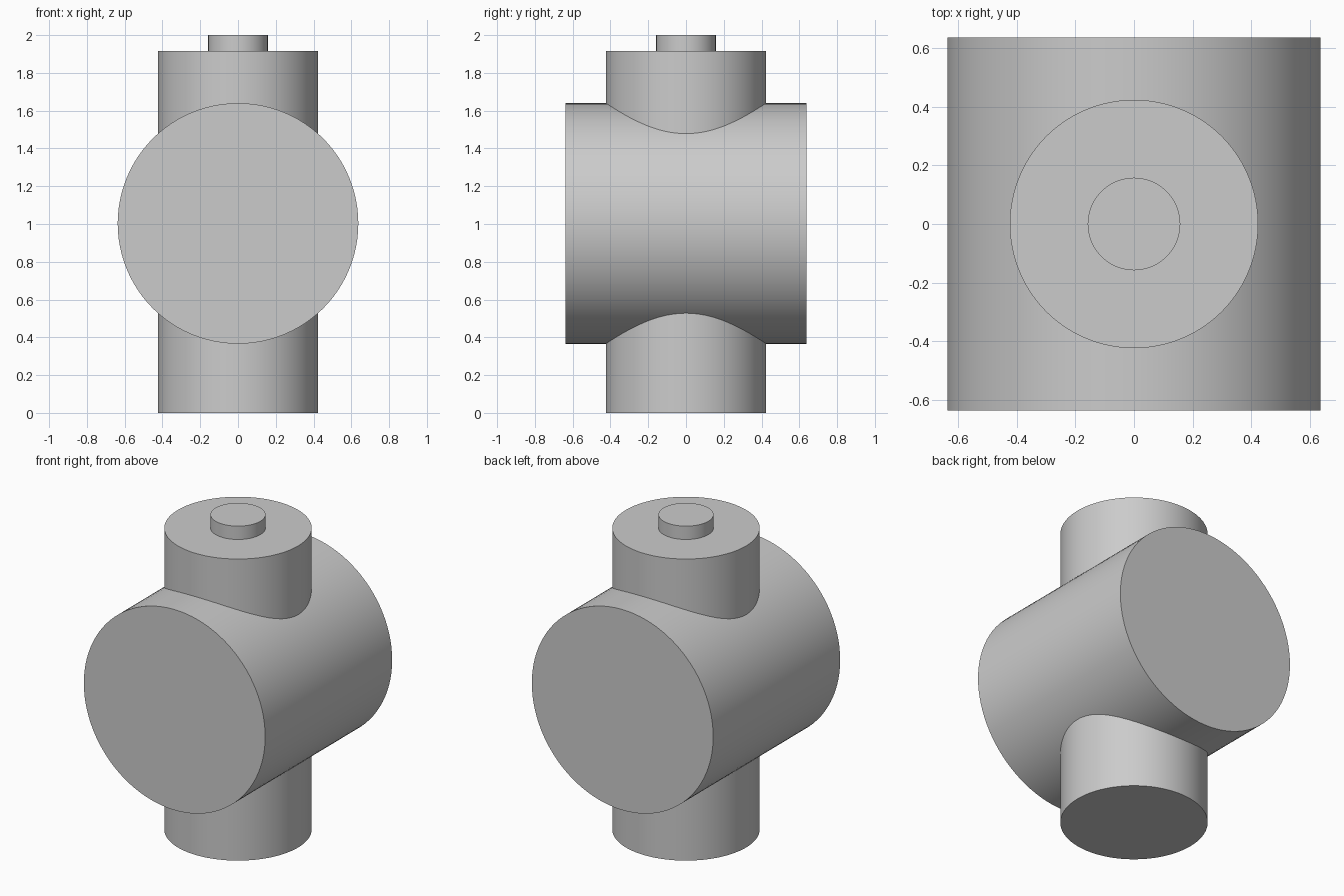
import bpy
import math

# Remove the default cube only
cube = bpy.data.objects.get("Cube")
if cube:
    bpy.data.objects.remove(cube, do_unlink=True)

# Single plain grey
grey = bpy.data.materials.new("light_grey")
grey.use_nodes = True
colour = (0.6, 0.6, 0.6, 1.0)
grey.diffuse_color = colour
grey.node_tree.nodes["Principled BSDF"].inputs["Base Color"].default_value = colour


def cylinder(name, radius, length, z, tilt=0.0):
    """Smooth-sided cylinder with crisp flat ends, centred at height z."""
    bpy.ops.mesh.primitive_cylinder_add(
        vertices=96, radius=radius, depth=length,
        location=(0, 0, z), rotation=(tilt, 0, 0))
    part = bpy.context.object
    part.name = part.data.name = name
    part.data.materials.append(grey)
    bpy.ops.object.shade_smooth_by_angle(angle=math.radians(30))
    return part


BARREL_RADIUS = 0.637
STEM_RADIUS = 0.424
STEM_TOP = 1.915
CENTRE_Z = 1.003

# Horizontal barrel running front to back
cylinder("barrel", BARREL_RADIUS, 2 * BARREL_RADIUS, CENTRE_Z, math.pi / 2)

# Upper and lower stems, each starting inside the barrel
cylinder("lower_stem", STEM_RADIUS, CENTRE_Z, CENTRE_Z / 2)
cylinder("upper_stem", STEM_RADIUS, STEM_TOP - CENTRE_Z, (STEM_TOP + CENTRE_Z) / 2)

# Small boss on the top, sunk slightly into the stem
BOSS_BASE = STEM_TOP - 0.05
cylinder("top_boss", 0.158, 2 - BOSS_BASE, (2 + BOSS_BASE) / 2)
